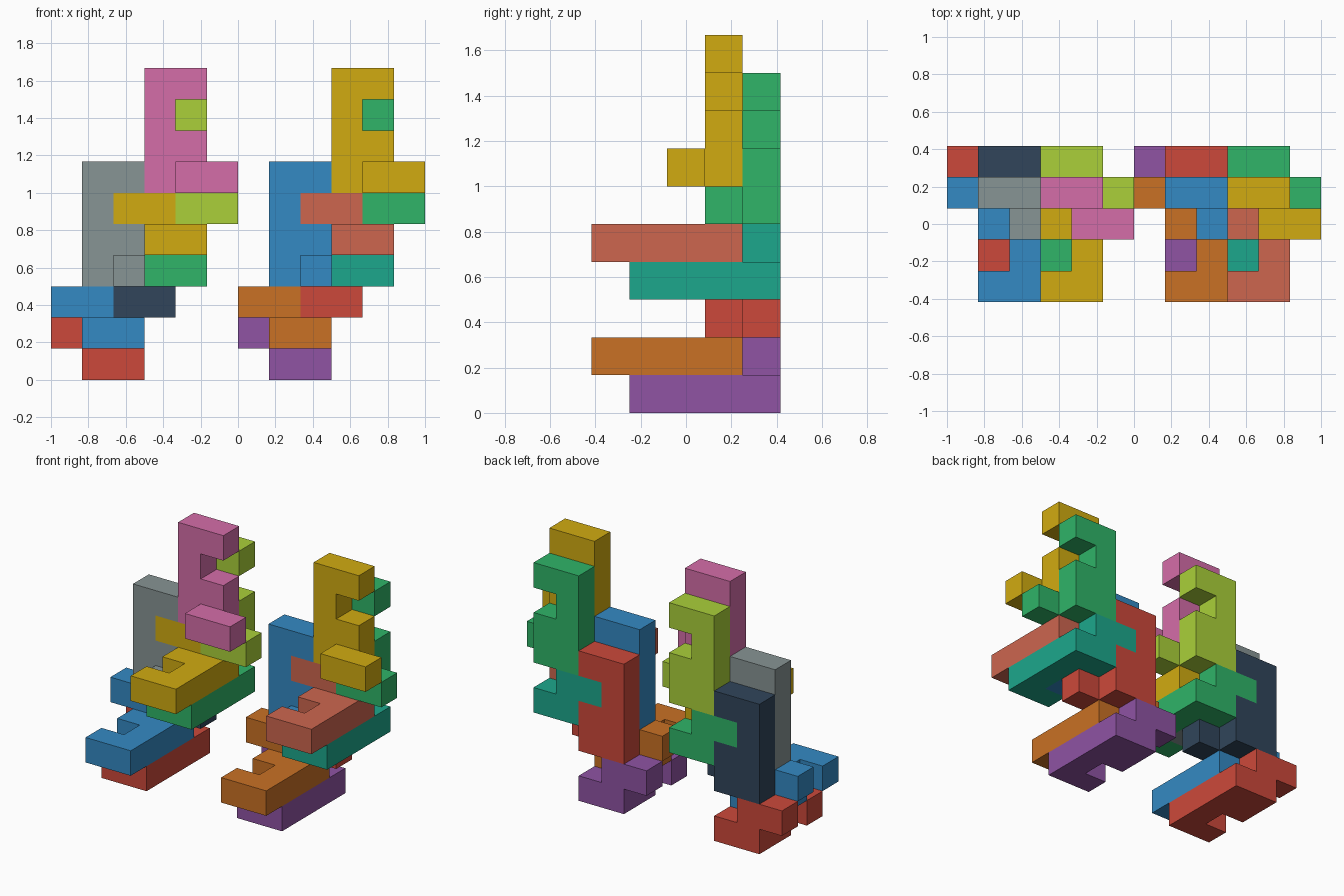
import bpy, bmesh
from mathutils import Matrix, Vector

if "Cube" in bpy.data.objects:
    bpy.data.objects.remove(bpy.data.objects["Cube"])

U = 1 / 6  # edge of one cube cell

# One puzzle piece: a notched 2 x 4 plate with a two-cell bar on its base
PLATE = [(0, v, 0) for v in range(4)] + [(1, v, 0) for v in (0, 1, 3)]
CELLS = PLATE + [(1, 0, 1), (2, 0, 1)]

# Columns are the world directions of the across, length and bar axes
FLAT = Matrix(((-1, 0, 0), (0, -1, 0), (0, 0, 1)))
UPRIGHT = Matrix(((1, 0, 0), (0, 0, -1), (0, 1, 0)))


def piece(name, turn, origin, colour):
    bm = bmesh.new()
    filled = set(CELLS)
    cache = {}

    def vert(p):
        key = tuple(p)
        if key not in cache:
            cache[key] = bm.verts.new((turn @ Vector(p) + Vector(origin)) * U)
        return cache[key]

    # Only the outer faces of the cells
    for c in CELLS:
        for axis in range(3):
            for side in (0, 1):
                n = list(c)
                n[axis] += 2 * side - 1
                if tuple(n) in filled:
                    continue
                loop = []
                for a, b in ((0, 0), (1, 0), (1, 1), (0, 1)):
                    p = list(c)
                    p[axis] += side
                    p[(axis + 1) % 3] += a
                    p[(axis + 2) % 3] += b
                    loop.append(vert(p))
                bm.faces.new(loop if side else loop[::-1])
    bmesh.ops.dissolve_limit(bm, angle_limit=0.01, verts=bm.verts, edges=bm.edges)
    mesh = bpy.data.meshes.new(name)
    bm.to_mesh(mesh)
    bm.free()
    mat = bpy.data.materials.new(name)
    mat.diffuse_color = (*[(c / 255) ** 2.2 for c in bytes.fromhex(colour)], 1)
    mat.use_nodes = True
    mat.node_tree.nodes["Principled BSDF"].inputs["Base Color"].default_value = mat.diffuse_color
    mesh.materials.append(mat)
    bpy.context.collection.objects.link(bpy.data.objects.new(name, mesh))


# Name, orientation, base corner in cells, left colour, right colour
PIECES = [
    ("bottom_back_plate", FLAT, (3, 5, 0), "cb4a3d", "8e54a2"),
    ("bottom_front_plate", FLAT, (3, 4, 1), "3788c2", "c87029"),
    ("lower_back_upright", UPRIGHT, (1, 5, 2), "34475b", "cb4a3d"),
    ("lower_front_upright", UPRIGHT, (1, 4, 3), "869393", "3788c2"),
    ("middle_back_plate", FLAT, (5, 5, 3), "33b368", "22a68b"),
    ("middle_front_plate", FLAT, (5, 4, 4), "d0aa18", "cc6650"),
    ("upper_back_upright", UPRIGHT, (3, 5, 5), "a9cf3c", "33b368"),
    ("upper_front_upright", UPRIGHT, (3, 4, 6), "d46da7", "d0aa18"),
]

# Two identical stacks side by side
for name, turn, (i, j, k), left, right in PIECES:
    piece("left_" + name, turn, (i - 6, j - 2.5, k), left)
    piece("right_" + name, turn, (i, j - 2.5, k), right)
